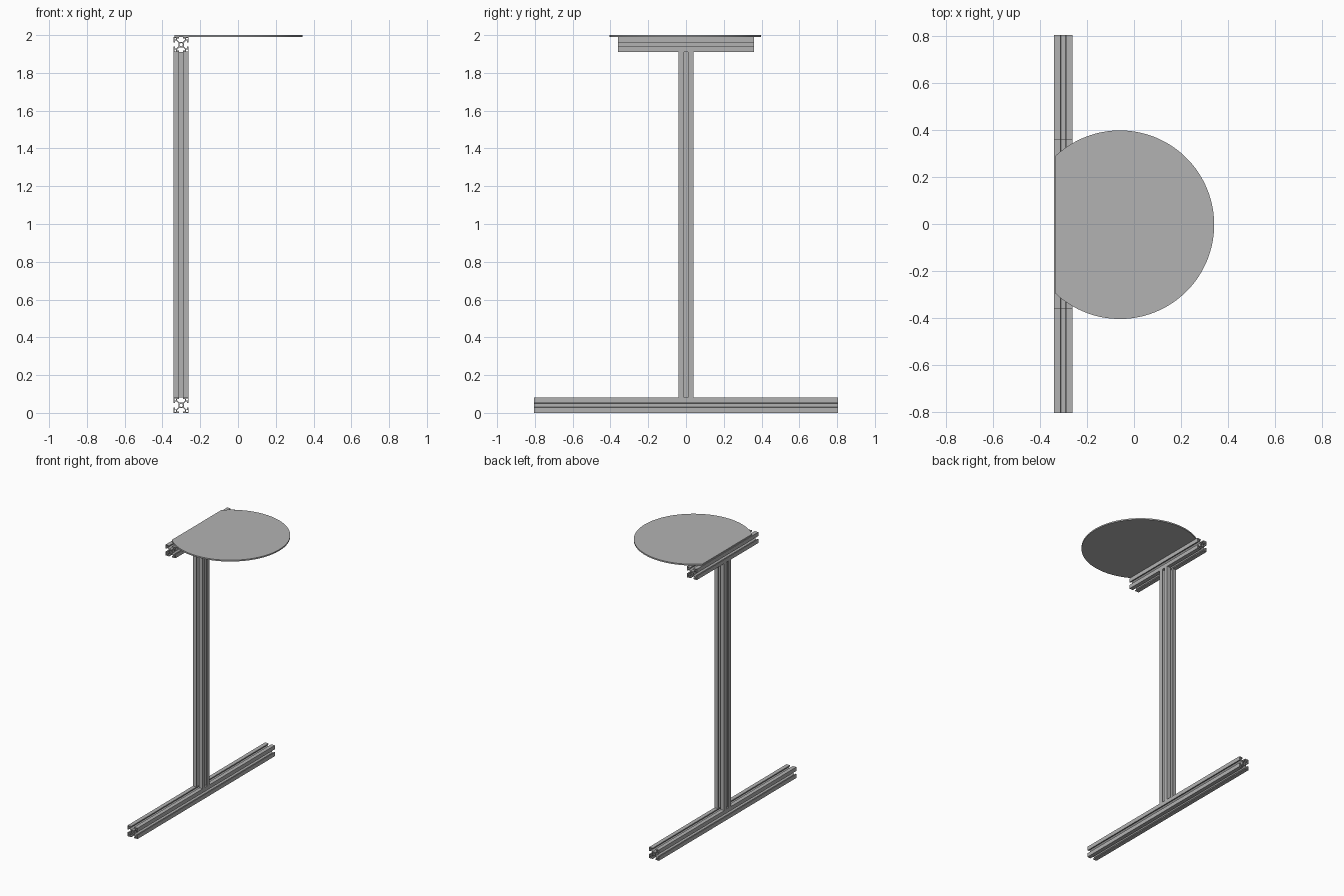
import bpy
from math import pi, cos, sin, acos

cube = bpy.data.objects.get("Cube")
if cube:
    bpy.data.objects.remove(cube, do_unlink=True)

MM = 0.00201          # model units per millimetre
SIDE = 40 * MM        # width of the slotted bar
RAIL_X = -0.301       # centre line of the frame

grey = bpy.data.materials.new("aluminium_grey")
grey.use_nodes = True
colour = (0.45, 0.45, 0.45, 1)
grey.diffuse_color = colour
grey.node_tree.nodes["Principled BSDF"].inputs["Base Color"].default_value = colour


def extrude_outlines(name, outlines, length, location, rotation=(0, 0, 0)):
    """Fill closed outlines (inner ones become holes) and extrude about the middle."""
    curve = bpy.data.curves.new(name, 'CURVE')
    curve.dimensions = '2D'
    curve.fill_mode = 'BOTH'
    curve.extrude = length / 2
    for points in outlines:
        spline = curve.splines.new('POLY')
        spline.points.add(len(points) - 1)
        for p, (x, y) in zip(spline.points, points):
            p.co = (x, y, 0, 1)
        spline.use_cyclic_u = True
        spline.use_smooth = False
    obj = bpy.data.objects.new(name, curve)
    bpy.context.collection.objects.link(obj)
    obj.location = location
    obj.rotation_euler = rotation
    bpy.ops.object.select_all(action='DESELECT')
    obj.select_set(True)
    bpy.context.view_layer.objects.active = obj
    bpy.ops.object.convert(target='MESH')
    obj = bpy.context.view_layer.objects.active
    obj.data.materials.clear()
    obj.data.materials.append(grey)
    return obj


def turned(points, quarter):
    """Rotate points by quarter turns and scale from millimetres."""
    for _ in range(quarter):
        points = [(-y, x) for x, y in points]
    return [(x * MM, y * MM) for x, y in points]


# Slotted bar section: one side with its undercut slot, repeated four times
half_slot = [(5.5, 20), (5.5, 16), (10.5, 16), (10.5, 12.5), (5, 7)]
slot_side = [(20, 20)] + half_slot + [(-x, y) for x, y in reversed(half_slot)]
corner_hole = [(13, 13), (18, 13), (18, 18), (13, 18)]
bore = [(4.5 * cos(i * pi / 4), 4.5 * sin(i * pi / 4)) for i in range(8)]
outer = [p for q in range(4) for p in turned(slot_side, q)]
section = [outer, turned(bore, 0)] + [turned(corner_hole, q) for q in range(4)]

# Frame: floor bar, upright post and top bar
along_y = (pi / 2, 0, 0)
post_length = 910 * MM
top_z = SIDE + post_length
extrude_outlines("floor_bar", section, 800 * MM, (RAIL_X, 0, SIDE / 2), along_y)
extrude_outlines("upright_post", section, post_length, (RAIL_X, 0, SIDE + post_length / 2))
extrude_outlines("top_bar", section, 358 * MM, (RAIL_X, 0.001, top_z + SIDE / 2), along_y)

# Round table top with one straight edge over the top bar
radius, centre_x, cut_x = 0.401, -0.06, -0.337
end = acos((cut_x - centre_x) / radius)
steps = 96
arc = [(radius * cos(a), radius * sin(a))
       for a in (end * (2 * i / steps - 1) for i in range(steps + 1))]
thickness = 2.0 - top_z - SIDE
top = extrude_outlines("table_top", [arc], thickness, (centre_x, -0.003, 2.0 - thickness / 2))
bpy.ops.object.shade_smooth_by_angle()
